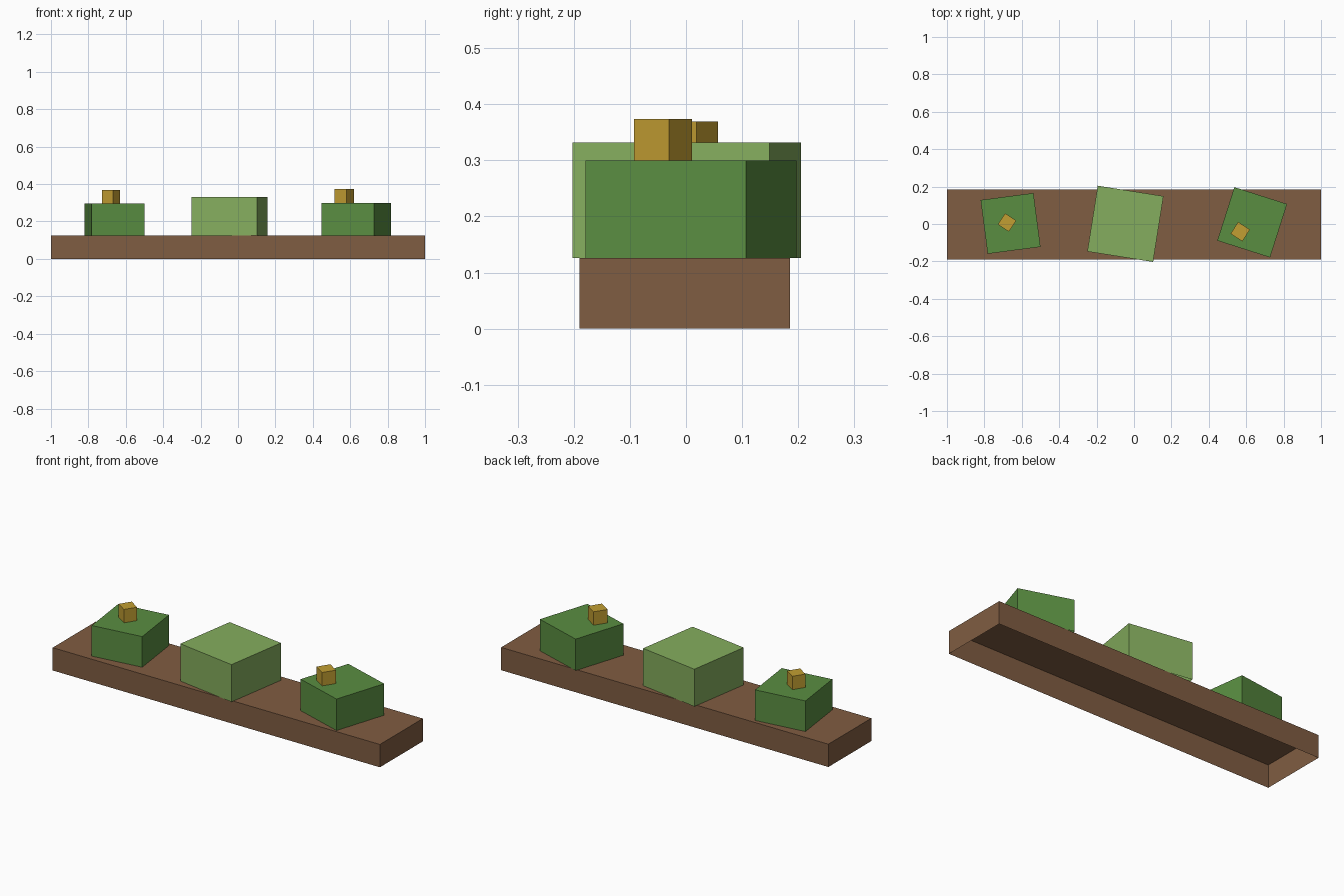
import bpy, bmesh
from math import radians
from mathutils import Matrix

cube = bpy.data.objects.get("Cube")
if cube:
    bpy.data.objects.remove(cube, do_unlink=True)


def material(name, rgb):
    mat = bpy.data.materials.new(name)
    mat.use_nodes = True
    mat.diffuse_color = (*rgb, 1)
    bsdf = next(n for n in mat.node_tree.nodes if n.type == 'BSDF_PRINCIPLED')
    bsdf.inputs["Base Color"].default_value = (*rgb, 1)
    return mat


brown = material("brown", (0.216, 0.109, 0.054))
green = material("green", (0.102, 0.27, 0.053))
light_green = material("light green", (0.235, 0.423, 0.112))
gold = material("gold", (0.539, 0.342, 0.032))


def open_box(name, mat, center, size, bottom, top, turn=0):
    """Box without a floor, turned about z."""
    bm = bmesh.new()
    bmesh.ops.create_cube(bm, size=1)
    bm.normal_update()
    floor = [f for f in bm.faces if f.normal.z < -0.5]
    bmesh.ops.delete(bm, geom=floor, context='FACES_ONLY')
    bm.transform(Matrix.Diagonal((*size, top - bottom, 1)))
    mesh = bpy.data.meshes.new(name)
    bm.to_mesh(mesh)
    bm.free()
    mesh.materials.append(mat)
    obj = bpy.data.objects.new(name, mesh)
    obj.location = (*center, (bottom + top) / 2)
    obj.rotation_euler.z = radians(turn)
    bpy.context.collection.objects.link(obj)
    return obj


# Hollow planter
rim = 0.126
open_box("planter", brown, (0, -0.002), (2, 0.375), 0, rim)

# Three bushes
open_box("right_bush", green, (-0.66, 0.003), (0.285, 0.29), rim, 0.295, 7.5)
open_box("middle_bush", light_green, (-0.046, 0.001), (0.356, 0.356), rim, 0.332, -9)
open_box("left_bush", green, (0.632, 0.009), (0.296, 0.3), rim, 0.3, -17.7)

# Blossoms on the outer bushes
open_box("right_blossom", gold, (-0.679, 0.008), (0.071, 0.071), 0.295, 0.369, -33)
open_box("left_blossom", gold, (0.568, -0.041), (0.075, 0.075), 0.3, 0.374, -33)
